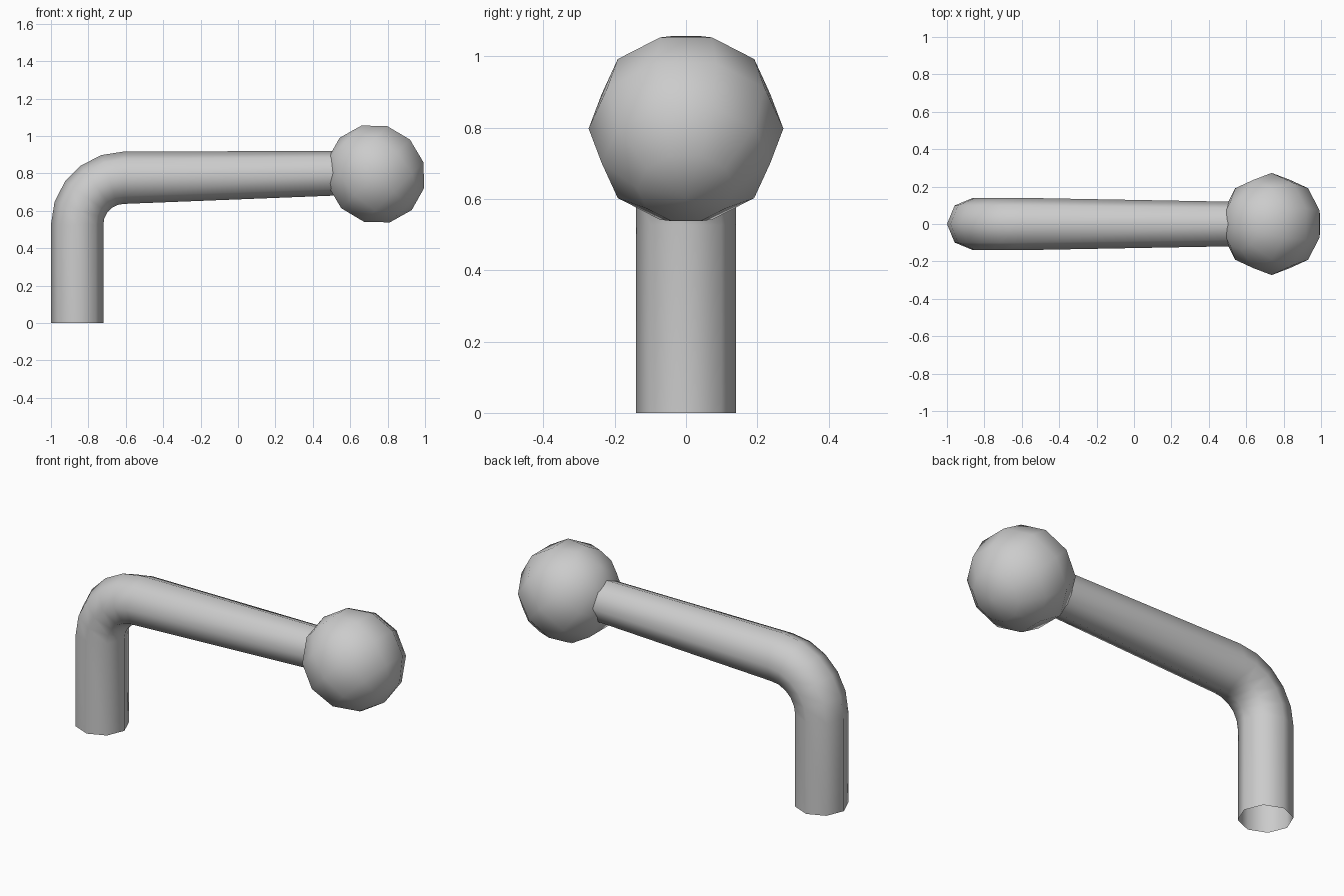
import bpy, bmesh
from math import sin, cos, pi, radians
from mathutils import Vector, Matrix

if "Cube" in bpy.data.objects:
    bpy.data.objects.remove(bpy.data.objects["Cube"])

SIDES = 8


def add_object(name, bm):
    bmesh.ops.recalc_face_normals(bm, faces=bm.faces)
    mesh = bpy.data.meshes.new(name)
    bm.to_mesh(mesh)
    bm.free()
    mesh.shade_smooth()
    obj = bpy.data.objects.new(name, mesh)
    bpy.context.collection.objects.link(obj)
    return obj


# Path of the arm: (x, z, outward angle of the ring, radius)
bend_x, bend_z, bend_r = -0.61, 0.527, 0.25
path = [(-0.86, 0.0, pi, 0.14)]
for i in range(6):
    a = pi - i * radians(18)
    path.append((bend_x + bend_r * cos(a), bend_z + bend_r * sin(a), a, 0.14))
path.append((0.53, 0.801, pi / 2, 0.119))

# Bent arm: eight-sided open tube
bm = bmesh.new()
rings = []
for x, z, a, r in path:
    out = Vector((cos(a), 0, sin(a)))
    side = Vector((0, 1, 0))
    centre = Vector((x, 0, z))
    rings.append([bm.verts.new(centre + r * (out * cos(t) + side * sin(t)))
                  for t in (2 * pi * k / SIDES for k in range(SIDES))])
for lower, upper in zip(rings, rings[1:]):
    for k in range(SIDES):
        n = (k + 1) % SIDES
        bm.faces.new((lower[k], lower[n], upper[n], upper[k]))
add_object("bent_arm", bm)

# Ball knob: low-poly sphere with its poles tilted 45 degrees
bm = bmesh.new()
bmesh.ops.create_uvsphere(
    bm, u_segments=10, v_segments=6, radius=0.273,
    matrix=Matrix.Translation((0.736, 0, 0.797)) @ Matrix.Rotation(radians(-45), 4, 'Y'))
add_object("ball_knob", bm)
